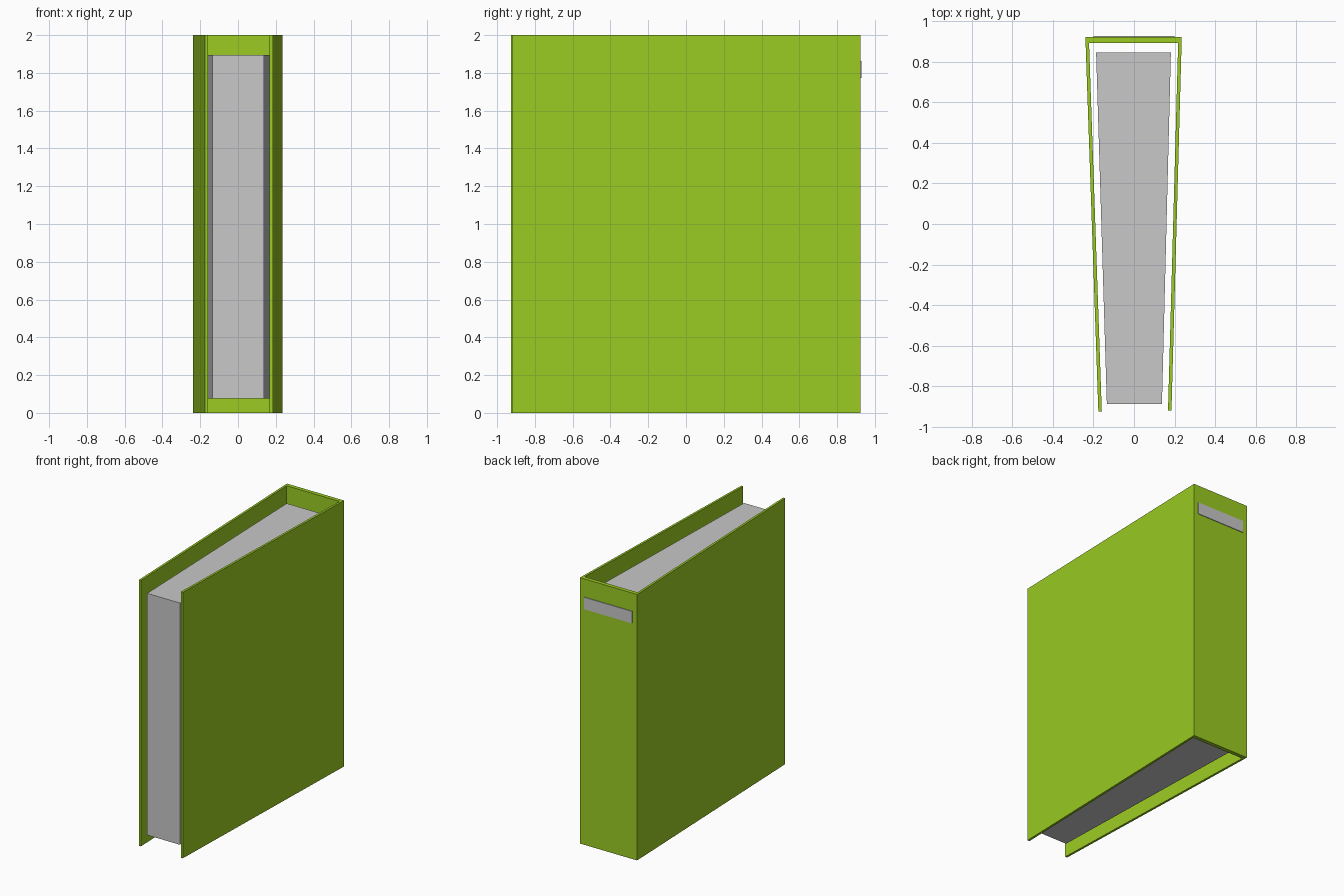
import bpy
import bmesh

if "Cube" in bpy.data.objects:
    bpy.data.objects.remove(bpy.data.objects["Cube"], do_unlink=True)


def make_material(name, colour):
    mat = bpy.data.materials.new(name)
    mat.use_nodes = True
    mat.diffuse_color = colour
    mat.node_tree.nodes["Principled BSDF"].inputs["Base Color"].default_value = colour
    return mat


def prism(name, outline, bottom, top, mat):
    """Extrude a flat (x, y) outline from bottom to top."""
    bm = bmesh.new()
    base = bm.faces.new([bm.verts.new((x, y, bottom)) for x, y in outline])
    grown = bmesh.ops.extrude_face_region(bm, geom=[base])["geom"]
    moved = [v for v in grown if isinstance(v, bmesh.types.BMVert)]
    bmesh.ops.translate(bm, verts=moved, vec=(0, 0, top - bottom))
    bmesh.ops.recalc_face_normals(bm, faces=bm.faces)
    mesh = bpy.data.meshes.new(name)
    bm.to_mesh(mesh)
    bm.free()
    mesh.materials.append(mat)
    obj = bpy.data.objects.new(name, mesh)
    bpy.context.collection.objects.link(obj)
    return obj


def rectangle(x0, x1, y0, y1):
    return [(x0, y0), (x1, y0), (x1, y1), (x0, y1)]


green = make_material("cover green", (0.325, 0.597, 0.016, 1))
grey = make_material("paper grey", (0.58, 0.58, 0.58, 1))

HEIGHT = 2.0
SPINE_LEFT, SPINE_RIGHT = 0.235, -0.239
SPINE_IN, SPINE_OUT = 0.894, 0.924

# Spine across the back
prism("spine", rectangle(SPINE_RIGHT, SPINE_LEFT, SPINE_IN, SPINE_OUT), 0, HEIGHT, green)

# Two thin covers that converge toward the open front edge
for name, back_x, front_x, front_y, thick in (
        ("left_cover", SPINE_LEFT, 0.185, -0.92, -0.017),
        ("right_cover", SPINE_RIGHT, -0.176, -0.926, 0.017)):
    outline = [(back_x, SPINE_IN), (front_x, front_y),
               (front_x + thick, front_y), (back_x + thick, SPINE_IN)]
    prism(name, outline, 0, HEIGHT, green)

# Wedge-shaped block of pages, inset from the covers
prism("pages", [(-0.134, -0.888), (0.138, -0.888), (0.182, 0.846), (-0.187, 0.846)],
      0.077, 1.895, grey)

# Label plate near the top of the spine
prism("spine_label", rectangle(-0.2, 0.2, SPINE_OUT - 0.002, SPINE_OUT + 0.005),
      1.774, 1.864, grey)
